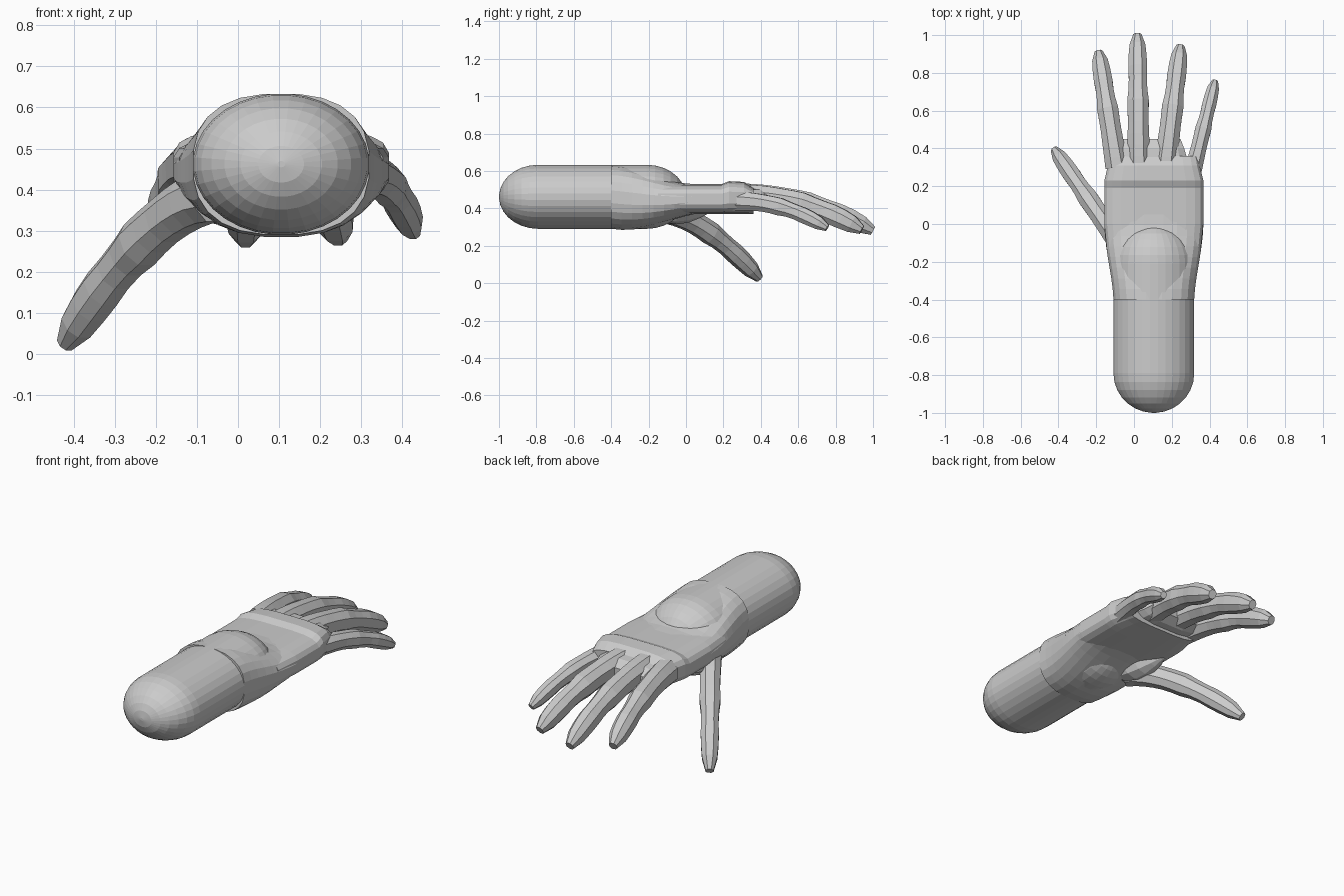
import bpy, bmesh, math
from mathutils import Vector

cube = bpy.data.objects.get("Cube")
if cube:
    bpy.data.objects.remove(cube, do_unlink=True)

grey = bpy.data.materials.new("plain grey")
grey.use_nodes = True
shade = (0.6, 0.6, 0.6, 1)
grey.diffuse_color = shade
grey.node_tree.nodes["Principled BSDF"].inputs["Base Color"].default_value = shade


def rounded_outline(sides, squareness):
    """Outline of a rounded box, reaching from -1 to 1 both ways."""
    points = []
    for i in range(sides):
        angle = math.tau * (i + 0.5) / sides
        points.append([math.copysign(abs(value) ** (2 / squareness), value)
                       for value in (math.cos(angle), math.sin(angle))])
    return points


def loft(name, sections, sides, squareness, follow=False):
    """Skin over (centre, half width, half height); follow turns rings along the path."""
    bm = bmesh.new()
    centres = [Vector(section[0]) for section in sections]
    last = len(centres) - 1
    rings = []
    for i, (centre, half_width, half_height) in enumerate(sections):
        across, up = Vector((1, 0, 0)), Vector((0, 0, 1))
        if follow:
            ahead = centres[min(i + 1, last)] - centres[max(i - 1, 0)]
            across = ahead.cross(up).normalized()
            up = across.cross(ahead).normalized()
        rings.append([bm.verts.new(centres[i] + across * u * half_width + up * v * half_height)
                      for u, v in rounded_outline(sides, squareness)])
    for ring, following in zip(rings, rings[1:]):
        for j in range(sides):
            k = (j + 1) % sides
            bm.faces.new((ring[j], ring[k], following[k], following[j]))
    bm.faces.new(rings[0])
    bm.faces.new(rings[-1])
    bmesh.ops.recalc_face_normals(bm, faces=bm.faces)
    mesh = bpy.data.meshes.new(name)
    bm.to_mesh(mesh)
    bm.free()
    mesh.materials.append(grey)
    obj = bpy.data.objects.new(name, mesh)
    bpy.context.collection.objects.link(obj)


def mix(start, end, share):
    return start + (end - start) * share


# Forearm: capsule with an oval section
centre_x = 0.105
arm_z, arm_width, arm_height = 0.462, 0.215, 0.172
dome = 0.21
arm_sections = []
dome_steps = 8
for dome_y, direction in ((dome - 1, -1), (-dome, 1)):
    for step in range(dome_steps):
        share = step if direction > 0 else dome_steps - 1 - step
        angle = math.pi / 2 * share / (dome_steps - 0.8)
        size = math.cos(angle)
        y = dome_y + direction * dome * math.sin(angle)
        arm_sections.append(((centre_x, y, arm_z), arm_width * size, arm_height * size))
loft("forearm", arm_sections, 32, 2)

# Wrist, easing from the forearm into the palm with a slight swelling
palm_z, palm_width, palm_height = 0.45, 0.264, 0.08
wrist_sections = []
wrist_steps = 8
for step in range(wrist_steps + 1):
    share = step / wrist_steps
    ease = share * share * (3 - 2 * share)
    swell = 0.012 * math.sin(math.pi * share)
    wrist_sections.append((
        (centre_x, mix(-0.4, 0.05, share), mix(arm_z, palm_z, ease) - swell),
        mix(arm_width, palm_width, ease) + swell / 2,
        mix(arm_height, palm_height, ease) + swell))
loft("wrist", wrist_sections, 24, 2.5)

# Palm slab, with a raised band behind the knuckles and a thin web between the fingers
palm_sections = []
for y, narrowing, thickening in (
        (-0.15, 0.015, 0), (0, 0, 0), (0.19, 0, 0), (0.23, 0, 0.008),
        (0.31, 0.02, 0.006), (0.36, 0.03, -0.01)):
    palm_sections.append(((centre_x, y, palm_z + thickening),
                          palm_width - narrowing, palm_height + thickening))
loft("palm", palm_sections, 20, 3.6)

web_sections = []
for y, half_width, half_height in ((0.3, 0.22, 0.07), (0.4, 0.19, 0.06), (0.45, 0.17, 0.03)):
    web_sections.append(((0.08, y, palm_z), half_width, half_height))
loft("finger_web", web_sections, 12, 3)

# Ball of the thumb, an egg under the palm
mound_sections = []
mound_steps = 7
for step in range(mound_steps):
    share = (step + 0.2) / (mound_steps - 0.6)
    size = math.sin(math.pi * share)
    mound_sections.append(((mix(0, -0.1, share), mix(-0.25, 0.15, share), 0.39),
                           0.09 * size, 0.075 * size))
loft("thumb_mound", mound_sections, 10, 2)


def finger(name, base, tip, thickness, bend):
    """Tapering digit with two swollen joints, curving down towards its tip."""
    base, tip = Vector(base), Vector(tip)
    sections = []
    steps = 12
    for step in range(steps + 1):
        share = step / steps
        centre = base.lerp(tip, share)
        centre.z = mix(base.z, tip.z, share ** bend)
        joint = sum(math.exp(-((share - place) * 15) ** 2) for place in (0.48, 0.79))
        size = thickness * (mix(1, 0.64, share) + joint / 10)
        if step == steps:
            size *= 0.55
        sections.append((centre, size, size * 1.1))
    loft(name, sections, 8, 2.2, follow=True)


finger("index_finger", (-0.09, 0.3, 0.46), (-0.187, 0.91, 0.3), 0.066, 2.2)
finger("middle_finger", (0.025, 0.3, 0.465), (0.018, 1, 0.28), 0.067, 2.2)
finger("ring_finger", (0.165, 0.3, 0.46), (0.245, 0.94, 0.285), 0.067, 2.2)
finger("little_finger", (0.305, 0.25, 0.44), (0.428, 0.755, 0.295), 0.05, 2.2)
finger("thumb", (-0.06, -0.13, 0.385), (-0.42, 0.392, 0.026), 0.062, 1.6)
